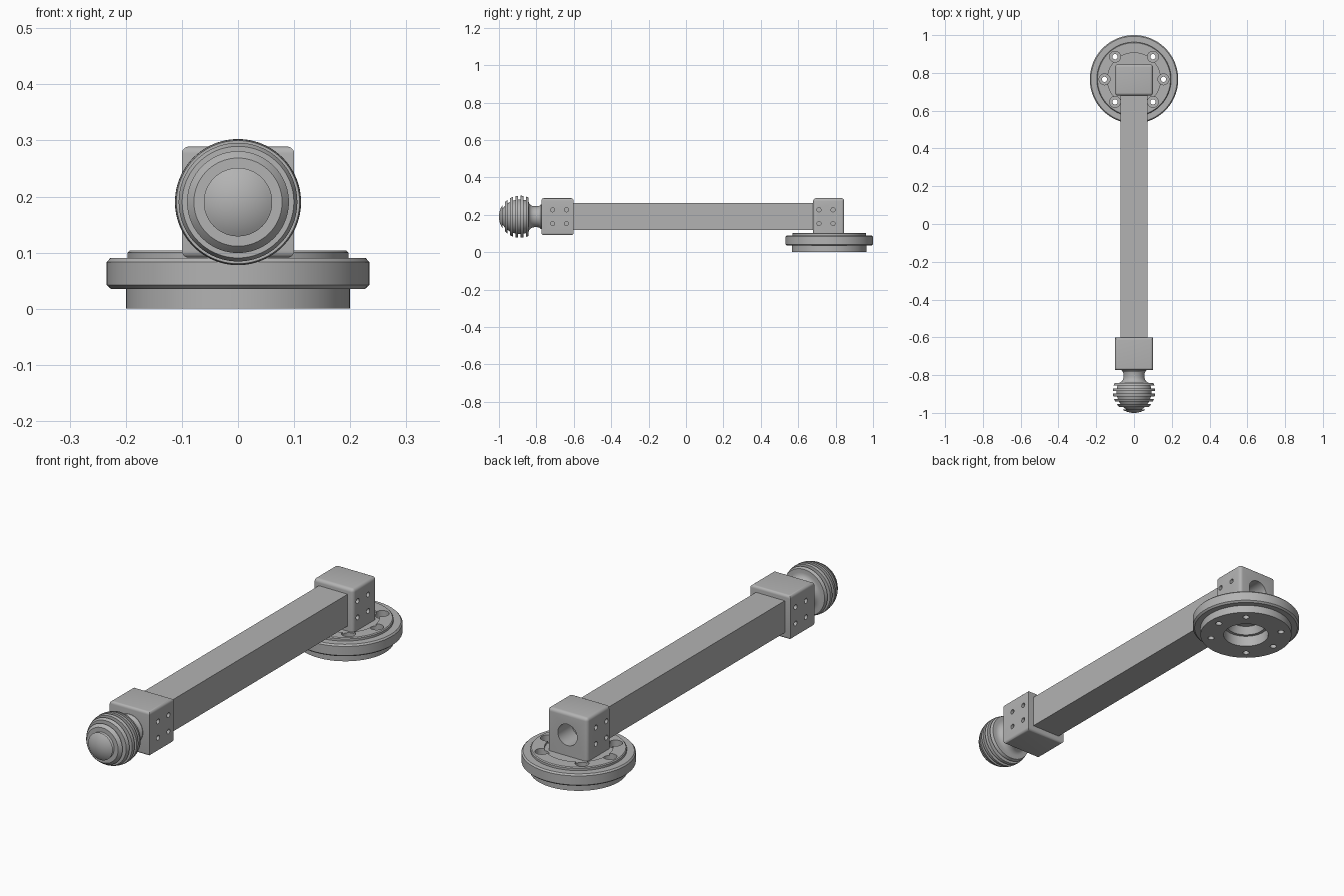
import bpy, bmesh, math
from mathutils import Matrix, Vector

if "Cube" in bpy.data.objects:
    bpy.data.objects.remove(bpy.data.objects["Cube"])

grey = bpy.data.materials.new("plain_grey")
grey.diffuse_color = (0.45, 0.45, 0.45, 1)
grey.use_nodes = True
grey.node_tree.nodes["Principled BSDF"].inputs["Base Color"].default_value = grey.diffuse_color
AXIS_Z = 0.19      # height of the arm's centre line
BASE_Y = 0.766     # centre of the flange


def make(name, bm):
    bmesh.ops.recalc_face_normals(bm, faces=bm.faces)
    me = bpy.data.meshes.new(name)
    bm.to_mesh(me)
    bm.free()
    ob = bpy.data.objects.new(name, me)
    bpy.context.collection.objects.link(ob)
    me.materials.append(grey)
    return ob


def add_lathe(bm, profile, matrix, steps=96):
    """Spin a (radius, height) profile about local z; ends on the axis close it."""
    rings = []
    for r, h in profile:
        if r < 1e-6:
            rings.append([bm.verts.new(matrix @ Vector((0, 0, h)))])
        else:
            rings.append([bm.verts.new(matrix @ Vector((r * math.cos(a), r * math.sin(a), h)))
                          for a in (2 * math.pi * i / steps for i in range(steps))])
    for a, b in zip(rings, rings[1:]):
        for i in range(steps):
            j = (i + 1) % steps
            quad = [a[i % len(a)], a[j % len(a)], b[j % len(b)], b[i % len(b)]]
            bm.faces.new(list(dict.fromkeys(quad)))


def box(name, x, y, z, radius=0, rounded=None):
    bm = bmesh.new()
    bmesh.ops.create_cube(bm, size=1)
    for v in bm.verts:
        v.co = [lo + (hi - lo) * (c + 0.5) for (lo, hi), c in zip((x, y, z), v.co)]
    if rounded:
        edges = [e for e in bm.edges if rounded(e)]
        bmesh.ops.bevel(bm, geom=edges, offset=radius, segments=5, profile=0.5, affect='EDGES')
    return make(name, bm)


def cut(ob, cutter_bm):
    cutter = make("hole_cutter", cutter_bm)
    cutter.hide_render = True
    mod = ob.modifiers.new("holes", 'BOOLEAN')
    mod.operation, mod.solver, mod.object = 'DIFFERENCE', 'EXACT', cutter
    bpy.context.view_layer.objects.active = ob
    bpy.ops.object.modifier_apply(modifier=mod.name)
    bpy.data.objects.remove(cutter, do_unlink=True)


def side_holes(bm, ys):
    """Four blind screw holes on each side of a block."""
    for s in (-1, 1):
        for y in ys:
            for z in (AXIS_Z - 0.037, AXIS_Z + 0.037):
                m = Matrix.Translation((s * 0.09, y, z)) @ Matrix.Rotation(math.pi / 2, 4, 'Y')
                add_lathe(bm, [(0, -0.02), (0.011, -0.02), (0.011, 0.02), (0, 0.02)], m, 20)


def runs_along(e, axis):
    d = e.verts[1].co - e.verts[0].co
    return abs(d[axis]) > 0.9 * d.length


# Round flange with an open bore underneath
bm = bmesh.new()
add_lathe(bm, [(0, 0.084), (0.07, 0.084), (0.085, 0.05), (0.098, 0.05), (0.098, 0), (0.2, 0),
               (0.2, 0.035), (0.226, 0.035), (0.234, 0.042), (0.234, 0.083), (0.228, 0.09),
               (0.197, 0.09), (0.197, 0.1), (0.193, 0.104), (0.14, 0.104), (0.14, 0.095),
               (0, 0.095)], Matrix.Translation((0, BASE_Y, 0)))
flange = make("flange", bm)

# Counterbored screw holes through the flange
bm = bmesh.new()
for deg in (0, 50, 130, 180, 230, 310):
    a = math.radians(deg)
    m = Matrix.Translation((0.156 * math.cos(a), BASE_Y + 0.156 * math.sin(a), 0))
    add_lathe(bm, [(0, -0.02), (0.014, -0.02), (0.014, 0.07), (0.029, 0.07),
                   (0.029, 0.13), (0, 0.13)], m, 24)
cut(flange, bm)

# Block standing on the flange, rounded except at its foot
back_block = box("back_block", (-0.1, 0.1), (0.68, 0.846), (0.093, 0.289), 0.015,
                 lambda e: max(v.co.z for v in e.verts) > 0.2)
bm = bmesh.new()
side_holes(bm, (0.711, 0.786))
add_lathe(bm, [(0, -0.1), (0.048, -0.1), (0.048, 0.05), (0, 0.05)],
          Matrix.Translation((0, 0.846, AXIS_Z)) @ Matrix.Rotation(-math.pi / 2, 4, 'X'), 48)
cut(back_block, bm)

# Square arm
arm = box("arm", (-0.072, 0.072), (-0.62, 0.69), (0.118, 0.262))

# Front block
front_block = box("front_block", (-0.1, 0.1), (-0.773, -0.602), (0.091, 0.289), 0.012,
                  lambda e: runs_along(e, 1) or runs_along(e, 0))
bm = bmesh.new()
side_holes(bm, (-0.713, -0.639))
cut(front_block, bm)

# Ribbed ball knob with a flared neck; heights run forward from y = 0
R, C = 0.1125, 0.8875


def ball(h):
    return math.sqrt(max(R * R - (h - C) ** 2, 0))


profile = [(0, 0.76), (0.066, 0.76), (0.066, 0.775), (0.058, 0.784), (0.056, 0.795), (0.056, 0.81)]
for i in range(1, 6):      # concave flare into the back of the ball
    t = i / 6 * math.pi / 2
    profile.append((0.056 + 0.03 * (1 - math.cos(t)), 0.81 + 0.032 * math.sin(t)))
profile.append((0.086, 0.842))
for k in range(5):         # five ribs separated by grooves
    a = 0.842 + 0.028 * k
    b = a + 0.014
    profile += [(ball(a), a), (ball(a + 0.007), a + 0.007), (ball(b), b),
                (ball(b) - 0.02, b), (ball(b + 0.014) - 0.02, b + 0.014)]
for i in range(9):         # rounded end cap
    t = math.asin(ball(0.982) / R) * (1 - i / 8)
    profile.append((R * math.sin(t), C + R * math.cos(t)))
bm = bmesh.new()
add_lathe(bm, profile, Matrix.Translation((0, 0, AXIS_Z)) @ Matrix.Rotation(math.pi / 2, 4, 'X'))
knob = make("ball_knob", bm)

# Smooth shading with crisp edges
for ob in (flange, back_block, arm, front_block, knob):
    bpy.ops.object.select_all(action='DESELECT')
    ob.select_set(True)
    bpy.context.view_layer.objects.active = ob
    bpy.ops.object.shade_smooth_by_angle(angle=math.radians(30))
